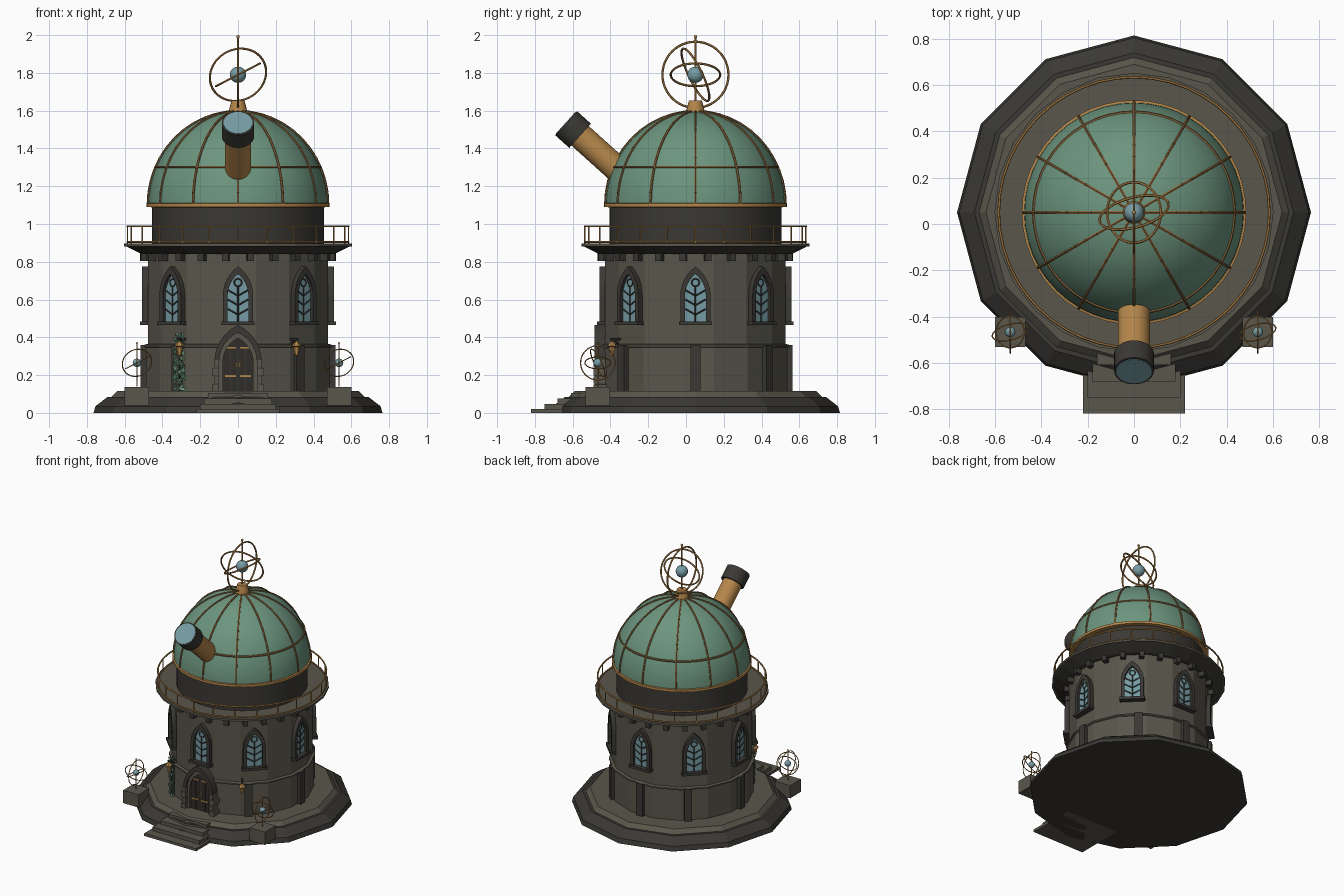
import bpy, bmesh, random
from math import sin, cos, pi, acos, radians, sqrt
from mathutils import Vector, Matrix

cube = bpy.data.objects.get("Cube")
if cube:
    bpy.data.objects.remove(cube)

AXIS = Vector((0, 0.05, 0))


def material(name, rgb):
    m = bpy.data.materials.new(name)
    m.use_nodes = True
    m.diffuse_color = (*rgb, 1)
    m.node_tree.nodes["Principled BSDF"].inputs["Base Color"].default_value = (*rgb, 1)
    return m


STONE = material("warm grey stone", (0.10, 0.092, 0.07))
DARK = material("dark stone", (0.042, 0.04, 0.034))
WOOD = material("dark wood", (0.03, 0.027, 0.022))
COPPER = material("green copper", (0.15, 0.30, 0.21))
BRASS = material("brass", (0.46, 0.24, 0.07))
BRONZE = material("aged bronze", (0.25, 0.13, 0.045))
GLASS = material("blue glass", (0.18, 0.33, 0.37))
LEAF = material("ivy green", (0.06, 0.15, 0.08))


def finish(name, bm, mat, loc=AXIS, turn=0, smooth=False):
    bmesh.ops.remove_doubles(bm, verts=bm.verts, dist=1e-5)
    bmesh.ops.recalc_face_normals(bm, faces=bm.faces)
    me = bpy.data.meshes.new(name)
    bm.to_mesh(me)
    bm.free()
    me.materials.append(mat)
    if smooth:
        me.polygons.foreach_set("use_smooth", [True] * len(me.polygons))
        me.set_sharp_from_angle(angle=radians(35))
    ob = bpy.data.objects.new(name, me)
    ob.location = loc
    ob.rotation_euler.z = turn
    bpy.context.collection.objects.link(ob)
    return ob


def lathe(name, profile, n, mat, loc=AXIS, offset=0.0, smooth=True, closed=False):
    bm = bmesh.new()
    rings = [[bm.verts.new((r * cos(offset + 2 * pi * i / n), r * sin(offset + 2 * pi * i / n), z))
              for i in range(n)] for r, z in profile]
    pairs = list(zip(rings, rings[1:])) + ([(rings[-1], rings[0])] if closed else [])
    for a, b in pairs:
        for i in range(n):
            j = (i + 1) % n
            bm.faces.new((a[i], a[j], b[j], b[i]))
    bmesh.ops.dissolve_degenerate(bm, dist=1e-6, edges=bm.edges)
    return finish(name, bm, mat, loc, 0, smooth)


def solid(name, profile, n, mat, **kw):
    # lathe with both ends closed on the axis
    return lathe(name, [(0, profile[0][1])] + profile + [(0, profile[-1][1])], n, mat, **kw)


def ring(name, radius, thick, mat, loc, normal=(0, 0, 1), n=48):
    prof = [(radius + thick * cos(k * pi / 3), thick * sin(k * pi / 3)) for k in range(6)]
    ob = lathe(name, prof, n, mat, loc=loc, closed=True)
    ob.rotation_euler = Vector(normal).to_track_quat('Z', 'Y').to_euler()
    return ob


def add_box(bm, x0, x1, y0, y1, z0, z1):
    m = Matrix.Translation(((x0 + x1) / 2, (y0 + y1) / 2, (z0 + z1) / 2))
    bmesh.ops.create_cube(bm, size=1, matrix=m @ Matrix.Diagonal((x1 - x0, y1 - y0, z1 - z0, 1)))


def boxes(name, dims, mat, loc=AXIS, turn=0):
    bm = bmesh.new()
    for d in dims:
        add_box(bm, *d)
    return finish(name, bm, mat, loc, turn)


def rods(name, segments, radius, mat, loc=AXIS, turn=0, sides=6):
    bm = bmesh.new()
    for a, b in segments:
        a, b = Vector(a), Vector(b)
        m = Matrix.Translation((a + b) / 2) @ (b - a).to_track_quat('Z', 'Y').to_matrix().to_4x4()
        bmesh.ops.create_cone(bm, cap_ends=True, segments=sides, radius1=radius, radius2=radius,
                              depth=(b - a).length, matrix=m)
    return finish(name, bm, mat, loc, turn)


def arch(w, base, spring, apex, n=6):
    # outline of a pointed arch, from lower right round to lower left
    h = apex - spring
    c = (h * h - w * w) / (2 * w)
    end = acos(c / (w + c))
    right = [((w + c) * cos(end * i / n) - c, spring + (w + c) * sin(end * i / n)) for i in range(n + 1)]
    return [(w, base)] + right + [(-x, z) for x, z in right[-2::-1]] + [(-w, base)]


def arch_plate(name, outline, y, mat, turn=0):
    bm = bmesh.new()
    bm.faces.new([bm.verts.new((x, y, z)) for x, z in outline])
    return finish(name, bm, mat, turn=turn)


def arch_frame(name, outer, inner, y0, y1, mat, turn=0):
    bm = bmesh.new()
    loops = [[bm.verts.new((x, y, z)) for x, z in o]
             for o, y in ((outer, y1), (outer, y0), (inner, y0), (inner, y1))]
    for a, b in zip(loops, loops[1:]):
        for i in range(len(a) - 1):
            bm.faces.new((a[i], a[i + 1], b[i + 1], b[i]))
    for k in (0, -1):
        bm.faces.new([l[k] for l in loops])
    return finish(name, bm, mat, turn=turn)


# Foundation, platform and front steps
solid("foundation", [(0.765, 0), (0.755, 0.035), (0.69, 0.085)], 12, DARK, offset=pi / 2, smooth=False)
solid("platform", [(0.675, 0.08), (0.64, 0.115)], 12, STONE, offset=pi / 2, smooth=False)
for i in range(4):
    w = 0.22 - 0.02 * i
    boxes("front_step", [(-w, w, -0.82 + 0.07 * i, -0.45, 0, 0.02 + 0.028 * i)], STONE, loc=(0, 0, 0))

# Tower wall, plinth and string course
F = pi / 16
solid("tower_wall", [(0.487, 0.1), (0.487, 0.86)], 16, STONE, offset=F, smooth=False)
solid("tower_plinth", [(0.497, 0.1), (0.497, 0.345), (0.507, 0.35), (0.507, 0.36), (0.49, 0.365)],
      16, STONE, offset=F, smooth=False)

# Pilasters round the lower wall
for deg in (40, 90, 140, 180, -140, -90, -40):
    boxes("pilaster", [(-0.027, 0.027, -0.515, -0.46, 0.11, 0.36)], DARK, turn=radians(deg))

# Pointed windows with tracery and sills
OUT, INN = arch(0.08, 0.48, 0.62, 0.775), arch(0.055, 0.48, 0.62, 0.735)
for k in range(8):
    t = k * pi / 4
    arch_frame("window_frame", OUT, INN, -0.508, -0.46, DARK, t)
    arch_plate("window_glass", INN, -0.488, GLASS, t)
    boxes("window_sill", [(-0.088, 0.088, -0.52, -0.46, 0.465, 0.485)], DARK, turn=t)
    bars = [((0, -0.49, 0.48), (0, -0.49, 0.67))]
    for z in (0.52, 0.57, 0.62):
        bars += [((0, -0.49, z), (s * 0.053, -0.49, z + 0.03)) for s in (-1, 1)]
    rods("window_tracery", bars, 0.004, DARK, turn=t, sides=4)
    spot = AXIS + Matrix.Rotation(t, 3, 'Z') @ Vector((0, -0.49, 0.69))
    ring("window_roundel", 0.02, 0.004, DARK, spot, (sin(t), -cos(t), 0), 12)

# Door with double arch, quoins and straps
mid = arch(0.1, 0.11, 0.27, 0.425)
leaf = arch(0.08, 0.11, 0.27, 0.395)
arch_frame("door_outer_arch", arch(0.125, 0.11, 0.27, 0.465), mid, -0.535, -0.46, DARK)
arch_frame("door_inner_arch", mid, leaf, -0.52, -0.46, STONE)
arch_plate("door_leaves", leaf, -0.505, WOOD)
boxes("door_planks", [(x - 0.002, x + 0.002, -0.508, -0.5, 0.115, 0.34) for x in (-0.04, 0, 0.04)], DARK)
boxes("door_straps", [(s * 0.04 - 0.03, s * 0.04 + 0.03, -0.511, -0.5, z, z + 0.01)
                      for s in (-1, 1) for z in (0.19, 0.34)], BRASS)
rods("door_handles", [((s * 0.012, -0.512, 0.24), (s * 0.012, -0.512, 0.27)) for s in (-1, 1)], 0.004, BRASS)
quoins = []
for i in range(4):
    w = 0.138 - 0.012 * (i % 2)
    quoins += [(min(s * 0.1, s * w), max(s * 0.1, s * w), -0.54, -0.46, 0.112 + i * 0.043, 0.15 + i * 0.043)
               for s in (-1, 1)]
boxes("door_quoins", quoins, STONE)

# Wall lanterns
for s in (-1, 1):
    t = s * radians(35)
    rods("lantern_bracket", [((0, -0.47, 0.39), (0, -0.55, 0.39)), ((0, -0.54, 0.39), (0, -0.54, 0.365)),
                             ((0, -0.48, 0.35), (0, -0.53, 0.39))], 0.006, DARK, turn=t)
    spot = AXIS + Vector((0.54 * sin(t), -0.54 * cos(t), 0))
    solid("lantern", [(0.011, 0.305), (0.018, 0.35), (0.026, 0.355), (0.008, 0.378)], 6, BRASS, loc=spot, smooth=False)

# Ivy climbing the right front wall
random.seed(4)
for name, mat, count in (("ivy_dark_leaves", LEAF, 90), ("ivy_light_leaves", COPPER, 55)):
    bm = bmesh.new()
    for i in range(count):
        z = random.uniform(0.12, 0.42)
        p = Vector((random.uniform(-0.032, 0.032) * (1.25 - z), random.uniform(-0.528, -0.505), z))
        tilt = Matrix.Rotation(pi / 2 + random.uniform(-0.6, 0.6), 4, 'X')
        bmesh.ops.create_circle(bm, cap_ends=True, segments=5, radius=0.011,
                                matrix=Matrix.Translation(p) @ tilt)
    finish(name, bm, mat, turn=radians(-37))

# Corbels and balcony
for k in range(24):
    boxes("corbel", [(-0.017, 0.017, -0.52, -0.46, 0.805, 0.845)], DARK, turn=(k + 0.5) * pi / 12)
solid("balcony_flare", [(0.51, 0.84), (0.535, 0.853), (0.597, 0.885)], 24, DARK, smooth=False)
solid("balcony_floor", [(0.603, 0.882), (0.603, 0.896)], 24, STONE, smooth=False)
rods("railing_posts", [((0.585 * sin(k * pi / 12), -0.585 * cos(k * pi / 12), 0.89),
                        (0.585 * sin(k * pi / 12), -0.585 * cos(k * pi / 12), 0.988)) for k in range(24)],
     0.004, BRASS)
ring("railing_top", 0.585, 0.006, BRASS, AXIS + Vector((0, 0, 0.988)))
ring("railing_foot", 0.585, 0.005, BRASS, AXIS + Vector((0, 0, 0.905)))

# Drum and dome
solid("drum", [(0.455, 0.89), (0.455, 1.095)], 48, DARK)


def dome(a, grow=0.0):
    return (0.475 + grow) * cos(a), 1.1 + (0.495 + grow) * sin(a)


lathe("dome", [dome(i * pi / 32) for i in range(17)], 48, COPPER)
solid("dome_rim", [(0.45, 1.088), (0.485, 1.09), (0.485, 1.108), (0.47, 1.112)], 48, BRASS)
r, z = dome(radians(24))
ring("dome_band", r, 0.007, BRONZE, AXIS + Vector((0, 0, z)))
rib_segments = []
for k in range(12):
    pts = [(r * cos(k * pi / 6), r * sin(k * pi / 6), z) for r, z in (dome(i * pi / 24, 0.002) for i in range(13))]
    rib_segments += zip(pts, pts[1:])
rods("dome_ribs", rib_segments, 0.007, BRONZE)

# Telescope
TIP = (0, -0.635, 1.534)
for name, prof, mat in (("telescope_tube", [(0.069, -0.5), (0.069, -0.08)], BRASS),
                        ("telescope_cap", [(0.086, -0.1), (0.086, 0)], DARK),
                        ("telescope_lens", [(0.077, -0.002), (0.077, 0.003)], GLASS)):
    solid(name, prof, 32, mat, loc=TIP).rotation_euler.x = radians(48)


# Armillary spheres: one on the dome, two on the pedestals
def armillary(name, centre, s):
    c = Vector(centre)
    ring(name + "_meridian", 0.175 * s, 0.006 * s, BRASS, c, (1, 0, 0))
    ring(name + "_tilted_ring", 0.153 * s, 0.006 * s, BRASS, c, (-0.23, 0.87, 0.42))
    ring(name + "_inner_ring", 0.131 * s, 0.006 * s, BRASS, c, (-0.46, 0, 0.89))
    rods(name + "_pole", [((0, 0, -0.24 * s), (0, 0, 0.205 * s))], 0.004 * s + 0.001, BRASS, loc=c)
    for part, rad, up, mat in (("_globe", 0.043, 0, GLASS), ("_tip", 0.009, 0.201, BRASS)):
        bm = bmesh.new()
        bmesh.ops.create_uvsphere(bm, u_segments=20, v_segments=12, radius=rad * s)
        finish(name + part, bm, mat, c + Vector((0, 0, up * s)), smooth=True)


solid("dome_finial", [(0.05, 1.585), (0.045, 1.615), (0.034, 1.655)], 16, BRASS)
armillary("dome_armillary", (0, 0.05, 1.79), 1.0)
for s in (-1, 1):
    boxes("pedestal", [(-0.065, 0.065, -0.065, 0.065, 0.04, 0.138)], STONE, loc=(s * 0.535, -0.467, 0))
    armillary("pedestal_armillary", (s * 0.535, -0.467, 0.265), 0.52)
